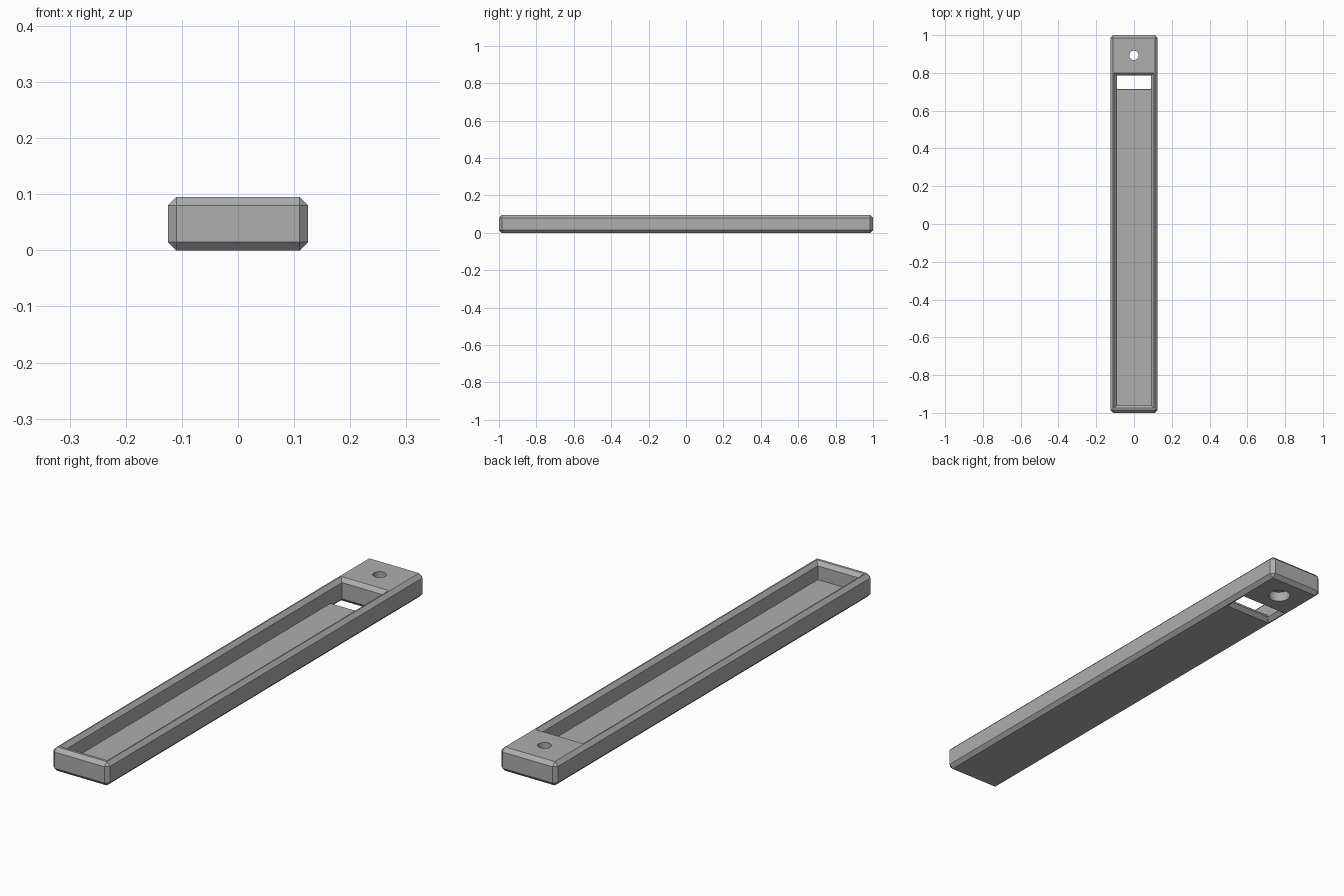
import bpy, bmesh

old = bpy.data.objects.get("Cube")
if old:
    bpy.data.objects.remove(old, do_unlink=True)

W, L, H, C = 0.125, 1.0, 0.095, 0.015   # half width, half length, height, chamfer

grey = bpy.data.materials.new("mid grey")
grey.use_nodes = True
colour = (0.42, 0.42, 0.42, 1)
grey.diffuse_color = colour
grey.node_tree.nodes["Principled BSDF"].inputs["Base Color"].default_value = colour


def finish(name, bm):
    bmesh.ops.recalc_face_normals(bm, faces=bm.faces)
    mesh = bpy.data.meshes.new(name)
    bm.to_mesh(mesh)
    bm.free()
    mesh.materials.append(grey)
    obj = bpy.data.objects.new(name, mesh)
    bpy.context.collection.objects.link(obj)
    return obj


def rect_loft(name, levels):
    """Stack of rectangles (half width, y start, y end, z) joined into a solid."""
    bm = bmesh.new()
    rings = [[bm.verts.new(p) for p in ((-w, a, z), (w, a, z), (w, b, z), (-w, b, z))]
             for w, a, b, z in levels]
    for low, high in zip(rings, rings[1:]):
        for i in range(4):
            j = (i + 1) % 4
            bm.faces.new((low[i], low[j], high[j], high[i]))
    bm.faces.new(rings[0][::-1])
    bm.faces.new(rings[-1])
    return finish(name, bm)


def cylinder(name, radius, y, z0, z1):
    bm = bmesh.new()
    bmesh.ops.create_cone(bm, cap_ends=True, segments=32, radius1=radius,
                          radius2=radius, depth=z1 - z0)
    bmesh.ops.translate(bm, verts=bm.verts, vec=(0, y, (z0 + z1) / 2))
    return finish(name, bm)


def cut(target, cutter):
    mod = target.modifiers.new(cutter.name, "BOOLEAN")
    mod.operation = "DIFFERENCE"
    mod.solver = "EXACT"
    mod.object = cutter
    bpy.context.view_layer.objects.active = target
    bpy.ops.object.modifier_apply(modifier=mod.name)
    bpy.data.objects.remove(cutter, do_unlink=True)


# Tray body: a box with every edge chamfered
bm = bmesh.new()
bmesh.ops.create_cube(bm, size=1)
bmesh.ops.scale(bm, verts=bm.verts, vec=(2 * W, 2 * L, H))
bmesh.ops.translate(bm, verts=bm.verts, vec=(0, 0, H / 2))
bmesh.ops.bevel(bm, geom=bm.edges[:], offset=C, segments=1, affect="EDGES")
tray = finish("tray_body", bm)

# Long recess with a chamfered rim
front, back, half = -0.96, 0.785, 0.09
floor, over = 0.025, 0.01
cut(tray, rect_loft("recess_cutter", [
    (half, front, back, floor),
    (half, front, back, H - C),
    (half + C + over, front - C - over, back + C + over, H + over)]))

# Slot through the floor, flared on the upper and lower sides of its lip
cut(tray, rect_loft("slot_cutter", [
    (half + C + over, 0.715 - C - over, back + C + over, -over),
    (half, 0.715, back, C),
    (half, 0.715, back, floor - 0.003),
    (half, 0.70, back, floor + 0.012)]))

# Fixing hole with a counterbore underneath
cut(tray, cylinder("hole_cutter", 0.025, 0.893, -0.1, 0.2))
cut(tray, cylinder("counterbore_cutter", 0.042, 0.893, -0.1, 0.04))
